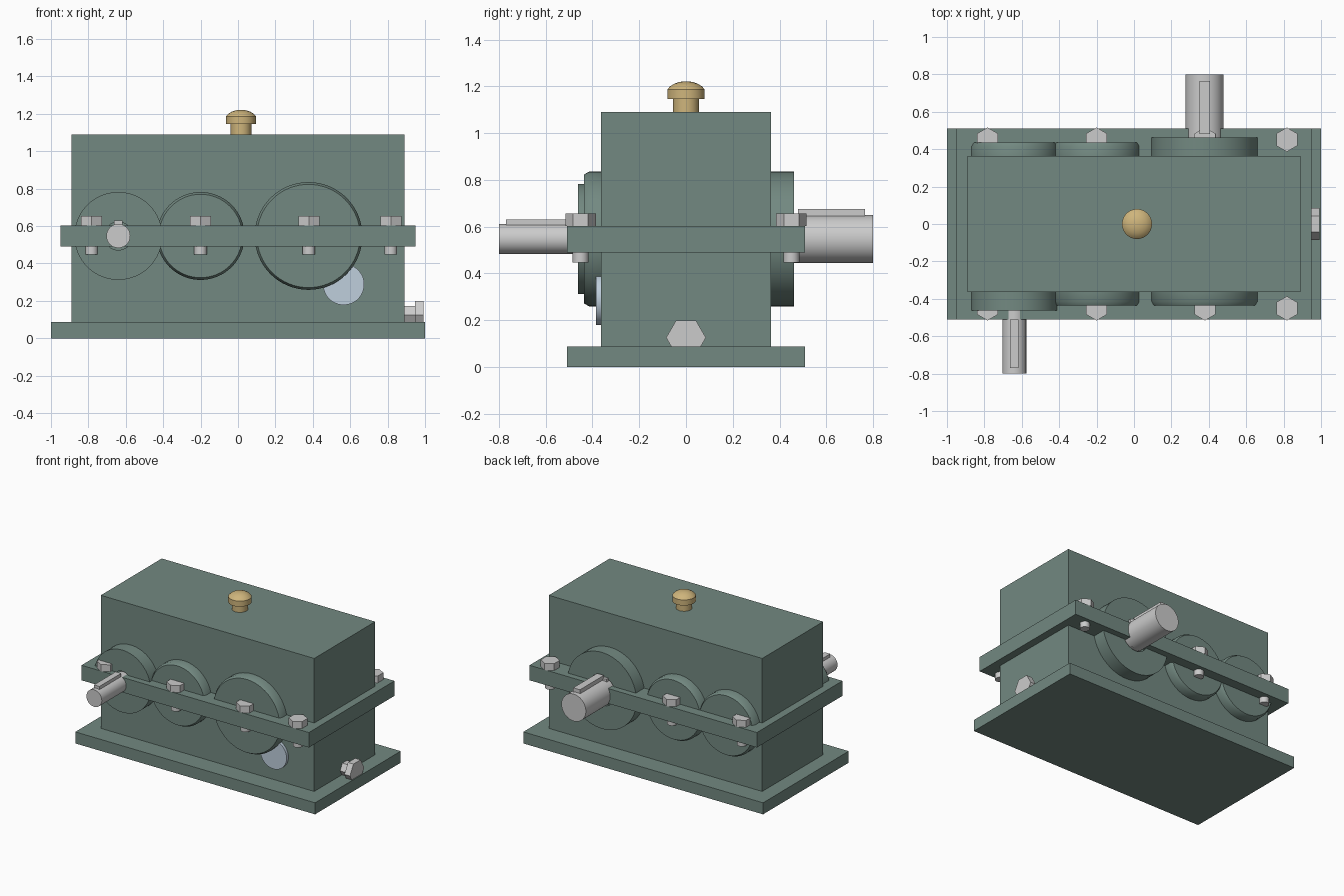
import bpy, bmesh
from math import pi, radians
from mathutils import Matrix, Vector

if "Cube" in bpy.data.objects:
    bpy.data.objects.remove(bpy.data.objects["Cube"])


def material(name, rgb):
    m = bpy.data.materials.new(name)
    m.diffuse_color = (*rgb, 1)
    m.use_nodes = True
    m.node_tree.nodes["Principled BSDF"].inputs["Base Color"].default_value = m.diffuse_color
    return m


GREEN = material("housing_green", (0.17, 0.25, 0.22))
BRASS = material("brass", (0.62, 0.46, 0.2))
GLASS = material("pale_glass", (0.52, 0.62, 0.72))
UP = Matrix.Identity(4)
FRONT = Matrix.Rotation(pi / 2, 4, 'X')    # local z points to -y
BACK = Matrix.Rotation(-pi / 2, 4, 'X')    # local z points to +y
RIGHT = Matrix.Rotation(pi / 2, 4, 'Y')    # local z points to +x


def finish(bm, name, mat, smooth=False):
    bmesh.ops.recalc_face_normals(bm, faces=bm.faces)
    me = bpy.data.meshes.new(name)
    bm.to_mesh(me)
    bm.free()
    ob = bpy.data.objects.new(name, me)
    bpy.context.collection.objects.link(ob)
    if mat:
        me.materials.append(mat)
    if smooth:
        bpy.ops.object.select_all(action='DESELECT')
        bpy.context.view_layer.objects.active = ob
        ob.select_set(True)
        bpy.ops.object.shade_smooth_by_angle(angle=radians(30))
    return ob


def box(name, lo, hi, mat=None):
    bm = bmesh.new()
    lo, hi = Vector(lo), Vector(hi)
    m = Matrix.Translation((lo + hi) / 2) @ Matrix.Diagonal((*(hi - lo), 1))
    bmesh.ops.create_cube(bm, size=1, matrix=m)
    return finish(bm, name, mat)


def lathe(name, profile, loc, turn=UP, mat=None, steps=48):
    """Revolve (radius, height) points about the local z axis."""
    bm = bmesh.new()
    vs = [bm.verts.new((r, 0, h)) for r, h in profile]
    es = [bm.edges.new(p) for p in zip(vs, vs[1:])]
    bmesh.ops.spin(bm, geom=vs + es, cent=(0, 0, 0), axis=(0, 0, 1),
                   angle=2 * pi, steps=steps, use_merge=True)
    bmesh.ops.remove_doubles(bm, verts=bm.verts, dist=1e-5)
    bm.transform(Matrix.Translation(loc) @ turn)
    return finish(bm, name, mat, smooth=True)


def rod(name, r, h0, h1, loc, turn=UP, mat=None):
    return lathe(name, [(0, h0), (r, h0), (r, h1), (0, h1)], loc, turn, mat)


def hexagon(name, r, h0, h1, loc, turn=UP, spin=0):
    bm = bmesh.new()
    m = (Matrix.Translation(loc) @ turn @ Matrix.Rotation(spin, 4, 'Z')
         @ Matrix.Translation((0, 0, (h0 + h1) / 2)))
    bmesh.ops.create_cone(bm, cap_ends=True, segments=6, radius1=r, radius2=r,
                          depth=h1 - h0, matrix=m)
    return finish(bm, name, None)


# Housing: base plate, box and split-line flange
box("base_plate", (-1, -0.51, 0), (1, 0.51, 0.087), GREEN)
box("lower_housing", (-0.89, -0.363, 0.087), (0.89, 0.363, 0.545), GREEN)
box("upper_housing", (-0.89, -0.363, 0.545), (0.89, 0.363, 1.09), GREEN)
box("split_flange", (-0.948, -0.51, 0.49), (0.948, 0.51, 0.603), GREEN)

# Bearing covers: blind ones are chamfered, shaft ones have a seal recess
AXIS = 0.547


def cover(name, x, r, side, hole=None):
    turn = FRONT if side < 0 else BACK
    if hole:
        top = [(r, 0.463), (hole, 0.463), (hole, 0.44), (0, 0.44)]
    else:
        top = [(r, 0.415), (r - 0.012, 0.436), (0, 0.436)]
    lathe(name, [(0, 0.35), (r, 0.35)] + top, (x, 0, AXIS), turn, GREEN, 64)


for side, tag in ((-1, "front"), (1, "back")):
    cover(f"{tag}_input_cover", -0.64, 0.235, side, 0.075 if side < 0 else None)
    cover(f"{tag}_middle_cover", -0.2, 0.235, side)
    cover(f"{tag}_output_cover", 0.377, 0.288, side, 0.112 if side > 0 else None)

# Shafts with keys
rod("input_shaft", 0.064, 0.36, 0.8, (-0.64, 0, AXIS), FRONT)
box("input_key", (-0.663, -0.77, 0.58), (-0.617, -0.51, 0.631))
rod("output_shaft", 0.102, 0.36, 0.8, (0.377, 0, AXIS), BACK)
box("output_key", (0.349, 0.48, 0.61), (0.405, 0.765, 0.676))

# Flange bolts
for x in (-0.783, -0.2, 0.379, 0.817):
    for y in (-0.451, 0.451):
        hexagon("flange_bolt_head", 0.065, 0.603, 0.655, (x, y, 0), UP)
        rod("flange_bolt_shank", 0.034, 0.447, 0.61, (x, y, 0))

# Breather cap on top
lathe("breather", [(0, 1.08), (0.055, 1.08), (0.055, 1.145), (0.08, 1.145),
                   (0.08, 1.187), (0.068, 1.2), (0.05, 1.211), (0.026, 1.219),
                   (0, 1.221)], (0.016, 0, 0), UP, BRASS)

# Oil sight glass and drain plug
rod("sight_glass", 0.11, 0.35, 0.385, (0.565, 0, 0.288), FRONT, GLASS)
hexagon("drain_plug_body", 0.055, 0.88, 0.95, (0, 0, 0.125), RIGHT)
hexagon("drain_plug_head", 0.085, 0.947, 0.993, (0, 0, 0.125), RIGHT)
